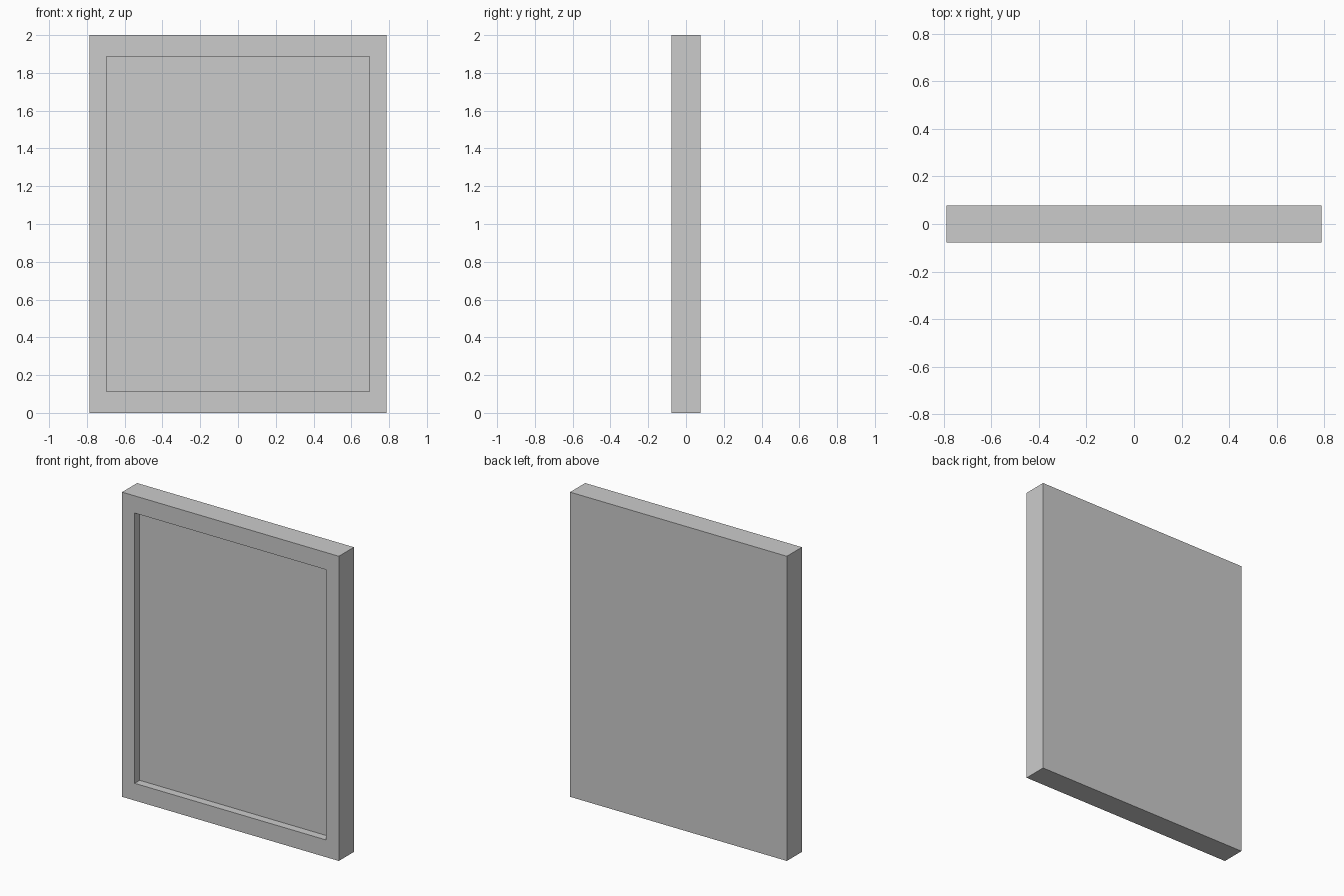
import bpy
import bmesh
from mathutils import Matrix, Vector

if "Cube" in bpy.data.objects:
    bpy.data.objects.remove(bpy.data.objects["Cube"])

WIDTH, DEPTH, HEIGHT = 1.574, 0.156, 2.0
OPEN_W, OPEN_H = 1.391, 1.774   # recess opening
RECESS = 0.052                  # recess depth

bm = bmesh.new()

# Solid slab standing on the floor
bmesh.ops.create_cube(bm, size=1.0, matrix=Matrix.Translation((0, 0, HEIGHT / 2))
                      @ Matrix.Diagonal((WIDTH, DEPTH, HEIGHT, 1)))

# Border on the front face, with its own side and top widths
bm.normal_update()
front = min(bm.faces, key=lambda f: f.normal.y)
bmesh.ops.inset_region(bm, faces=[front], thickness=0.05)
for v in front.verts:
    v.co.x = OPEN_W / 2 if v.co.x > 0 else -OPEN_W / 2
    v.co.z = HEIGHT / 2 + (OPEN_H / 2 if v.co.z > HEIGHT / 2 else -OPEN_H / 2)

# Sunken panel
panel = bmesh.ops.extrude_discrete_faces(bm, faces=[front])["faces"][0]
bmesh.ops.translate(bm, verts=panel.verts, vec=Vector((0, RECESS, 0)))
bmesh.ops.recalc_face_normals(bm, faces=bm.faces)

mesh = bpy.data.meshes.new("framed_panel")
bm.to_mesh(mesh)
bm.free()
bpy.context.collection.objects.link(bpy.data.objects.new("framed_panel", mesh))
